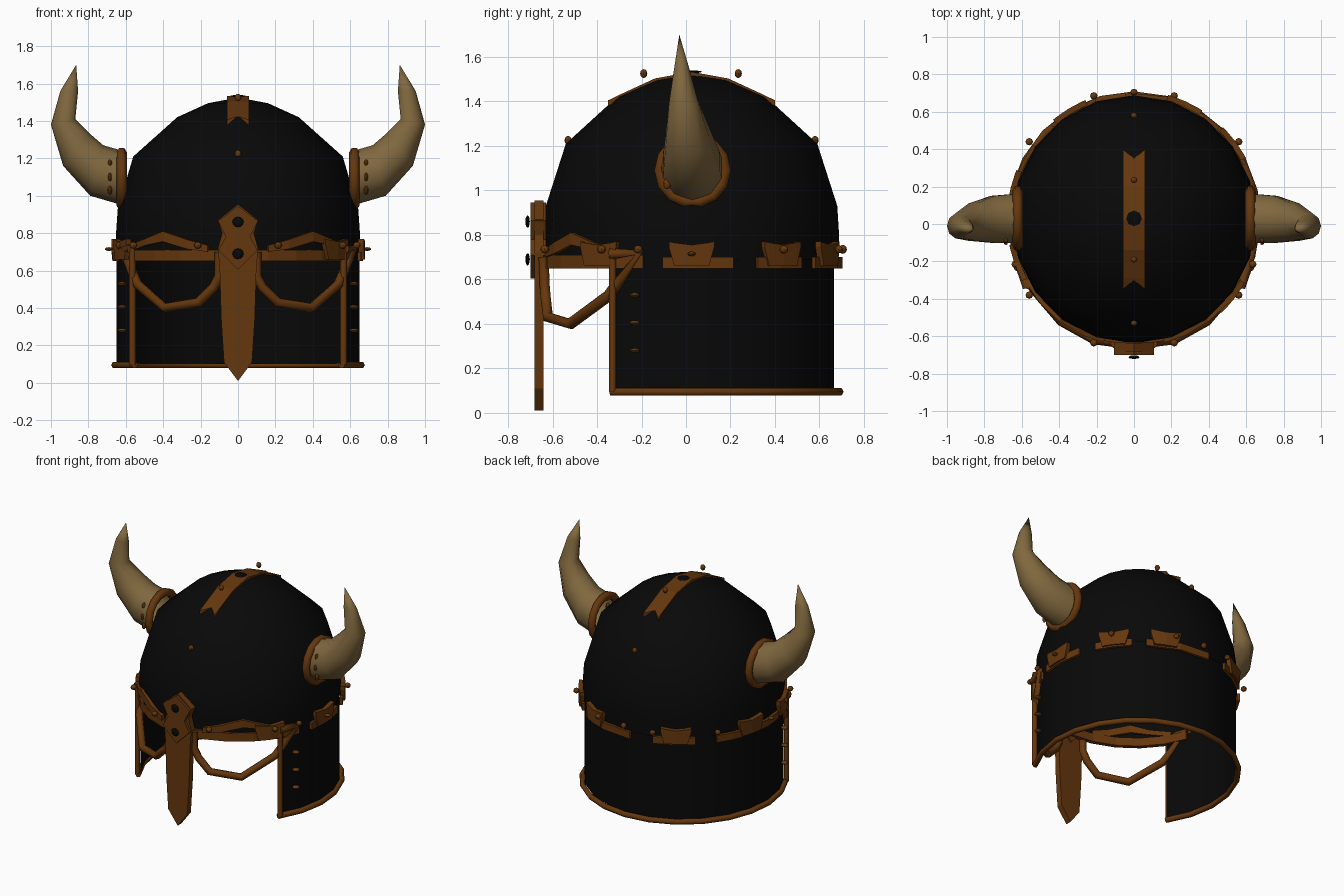
import bpy, bmesh, math
from math import sin, cos, radians
from mathutils import Vector

if "Cube" in bpy.data.objects:
    bpy.data.objects.remove(bpy.data.objects["Cube"])

CY = 0.025


def material(name, col):
    m = bpy.data.materials.new(name)
    m.diffuse_color = (*col, 1)
    m.use_nodes = True
    m.node_tree.nodes["Principled BSDF"].inputs["Base Color"].default_value = m.diffuse_color
    return m


BLACK = material("black_iron", (0.0025, 0.0025, 0.0025))
BRONZE = material("bronze_trim", (0.13, 0.038, 0.004))
HORN = material("horn_bone", (0.22, 0.14, 0.05))


def finish(name, bm, mat, smooth=None):
    bmesh.ops.recalc_face_normals(bm, faces=bm.faces[:])
    me = bpy.data.meshes.new(name)
    bm.to_mesh(me)
    bm.free()
    me.materials.append(mat)
    ob = bpy.data.objects.new(name, me)
    bpy.context.collection.objects.link(ob)
    if smooth:
        bpy.ops.object.select_all(action='DESELECT')
        ob.select_set(True)
        bpy.context.view_layer.objects.active = ob
        bpy.ops.object.shade_smooth_by_angle(angle=radians(smooth))
    return ob


def around(deg, z, rx, ry):
    a = radians(deg)
    return Vector((rx * cos(a), CY + ry * sin(a), z))


def loft(name, rings, mat, closed=True, caps=False, smooth=None):
    """Skin a list of point rings; a one-point ring makes a tip."""
    bm = bmesh.new()
    vs = [[bm.verts.new(p) for p in r] for r in rings]
    for a, b in zip(vs, vs[1:]):
        n = len(a)
        for i in range(n if closed else n - 1):
            j = (i + 1) % n
            bm.faces.new((a[i], a[j], b[0]) if len(b) == 1 else (a[i], a[j], b[j], b[i]))
    if caps:
        for r in (vs[0], vs[-1]):
            if len(r) > 2:
                bm.faces.new(r)
    return finish(name, bm, mat, smooth)


def arc_plate(name, cols, r0=0.0, r1=0.025):
    """Curved plate round the helmet from (angle, z low, z high) columns."""
    rings = []
    for a, lo, hi in cols:
        rings.append([around(a, z, 0.65 + r, 0.66 + r)
                      for z, r in ((lo, r0), (lo, r1), (hi, r1), (hi, r0))])
    return loft(name, rings, BRONZE, caps=True)


def tube(name, pts, rad, cyclic=False):
    cu = bpy.data.curves.new(name, 'CURVE')
    cu.dimensions = '3D'
    cu.bevel_depth = rad
    cu.bevel_resolution = 1
    cu.use_fill_caps = True
    sp = cu.splines.new('POLY')
    sp.points.add(len(pts) - 1)
    for p, q in zip(sp.points, pts):
        p.co = (*q, 1)
    sp.use_cyclic_u = cyclic
    tmp = bpy.data.objects.new(name + "_path", cu)
    bpy.context.collection.objects.link(tmp)
    dg = bpy.context.evaluated_depsgraph_get()
    me = bpy.data.meshes.new_from_object(tmp.evaluated_get(dg))
    bpy.data.objects.remove(tmp)
    me.materials.clear()
    me.materials.append(BRONZE)
    ob = bpy.data.objects.new(name, me)
    bpy.context.collection.objects.link(ob)


def rivet(name, loc, size, mat=BRONZE):
    bm = bmesh.new()
    bmesh.ops.create_uvsphere(bm, u_segments=8, v_segments=6, radius=1)
    for v in bm.verts:
        v.co = Vector(loc) + Vector(a * b for a, b in zip(v.co, size))
    finish(name, bm, mat, 40)


def slab(name, outline, y0, y1, mat):
    """Front-facing plate from a half outline mirrored across x."""
    full = outline + [(-x, z) for x, z in reversed(outline) if x > 0]
    loft(name, [[(x, y, z) for x, z in full] for y in (y0, y1)], mat, caps=True)


# dome
profile = [(0.65, 0.66, 0.69), (0.652, 0.663, 0.80), (0.643, 0.655, 0.93),
           (0.56, 0.565, 1.21), (0.325, 0.335, 1.42), (0.16, 0.165, 1.495)]
rings = [[around(i * 18, z, rx, ry) for i in range(20)] for rx, ry, z in profile]
loft("dome", rings + [[(0, CY, 1.525)]], BLACK, smooth=50)

# neck and cheek skirt
angles = [-33 + 246 * i / 16 for i in range(17)]
loft("skirt", [[around(a, z, 0.65, 0.64) for a in angles] for z in (0.10, 0.70)],
     BLACK, closed=False, smooth=30)
tube("skirt_bottom_rim", [around(a, 0.095, 0.66, 0.665) for a in angles], 0.019)

# brow band in front, separate band pieces and flared lugs behind
arc_plate("front_band", [(-161 + 142 * i / 10, 0.65, 0.71) for i in range(11)], -0.02, 0.01)
for a, b in ((-11, 16), (26, 47), (55, 94), (108, 132), (144, 163), (168, 192)):
    arc_plate("band_piece", [(a + (b - a) * i / 2, 0.65, 0.70) for i in range(3)], 0.0, 0.02)
for c in (-38, 0, 37, 66, 121, 166, 200):
    arc_plate("band_lug", [(c - 8.5, 0.745, 0.77), (c - 6.5, 0.66, 0.765), (c, 0.66, 0.755),
                           (c + 6.5, 0.66, 0.765), (c + 8.5, 0.745, 0.77)], 0.0, 0.03)

# crest strip with forked ends, following the dome
crest = [(-0.35, 1.405), (-0.29, 1.434), (-0.14, 1.503), (0.025, 1.533),
         (0.19, 1.503), (0.34, 1.434), (0.40, 1.405)]
rings = []
for i, (y, z) in enumerate(crest):
    notch = 0.05 * ((i == 0) - (i == 6))
    lift = abs(notch) * 0.4
    rings.append([(-0.06, y, z), (0, y + notch, z + lift), (0.06, y, z), (0.06, y, z - 0.025),
                  (0, y + notch, z - 0.025 + lift), (-0.06, y, z - 0.025)])
loft("crest_strip", rings, BRONZE, caps=True)
rivet("crest_stud", (0, 0.03, 1.533), (0.042, 0.042, 0.006), BLACK)
for y, z in ((-0.53, 1.225), (0.58, 1.225), (-0.19, 1.525), (0.235, 1.525)):
    rivet("dome_rivet", (0, y, z), (0.018, 0.016, 0.02))

# nose guard
slab("nose_guard", [(0, 0.01), (0.075, 0.11), (0.09, 0.34), (0.098, 0.60),
                    (0.107, 0.72), (0.085, 0.80), (0.107, 0.87), (0, 0.955)],
     -0.682, -0.64, BRONZE)
slab("nose_guard_upper_plate", [(0, 0.605), (0.105, 0.71), (0.065, 0.78),
                                (0.107, 0.865), (0, 0.945)], -0.70, -0.63, BRONZE)
for z in (0.86, 0.69):
    rivet("nose_stud", (0, -0.712, z), (0.03, 0.01, 0.028), BLACK)

for s in (1, -1):
    # eye guard loop
    tube("eye_guard", [(s * x, y, z) for x, y, z in (
        (0.10, -0.64, 0.70), (0.10, -0.635, 0.57), (0.13, -0.63, 0.51), (0.21, -0.62, 0.43),
        (0.39, -0.52, 0.40), (0.535, -0.35, 0.525), (0.56, -0.31, 0.58),
        (0.615, -0.21, 0.72), (0.57, -0.34, 0.715))], 0.026)
    # arched brow
    arc_plate("brow_arch", [(a if s == 1 else -180 - a, lo, hi) for a, lo, hi in (
        (-76, 0.70, 0.735), (-66, 0.715, 0.765), (-53, 0.755, 0.81),
        (-42, 0.735, 0.77), (-29, 0.70, 0.735))], -0.015, 0.02)
    # cheek edge trim and rivets
    tube("cheek_edge", [(s * 0.565, -0.33, 0.095), (s * 0.565, -0.33, 0.73)], 0.019)
    for z in (0.28, 0.405, 0.53):
        rivet("cheek_rivet", (s * 0.62, -0.23, z), (0.025, 0.024, 0.011))
    # band rivets
    for x, y in ((0.215, 0.685), (0.56, 0.44), (0.635, -0.215), (0.56, -0.38), (0.215, -0.635)):
        rivet("band_rivet", (s * x, y, 0.735), (0.02, 0.02, 0.018))
    rivet("side_rivet", (s * 0.69, CY, 0.715), (0.022, 0.018, 0.01))

    # horn: inner point, outer point (x, z), half depth, depth centre
    spec = [((0.60, 1.235), (0.62, 0.95), 0.14, 0.03), ((0.72, 1.27), (0.79, 1.00), 0.132, 0.025),
            ((0.79, 1.33), (0.935, 1.16), 0.105, 0.01), ((0.87, 1.41), (1.0, 1.38), 0.07, -0.01),
            ((0.855, 1.56), (0.95, 1.56), 0.033, -0.02)]
    rings = []
    for (x0, z0), (x1, z1), d, cy in spec:
        ring = []
        for i in range(10):
            a = math.tau * i / 10
            t = 0.5 + 0.5 * cos(a)
            ring.append((s * (x0 + (x1 - x0) * t), cy + d * sin(a), z0 + (z1 - z0) * t))
        rings.append(ring)
    loft("horn", rings + [[(s * 0.865, -0.03, 1.70)]], HORN, smooth=45)

    # horn collar and its rivets
    tube("horn_collar", [(s * 0.622, 0.03 + 0.148 * cos(math.tau * i / 14),
                          1.09 + 0.145 * sin(math.tau * i / 14)) for i in range(14)],
         0.028, True)
    for z, y in ((1.03, -0.085), (1.10, -0.095), (1.17, -0.085)):
        rivet("collar_rivet", (s * 0.685, y, z), (0.012, 0.018, 0.025))

rivet("back_rivet", (0, 0.705, 0.735), (0.02, 0.018, 0.02))
